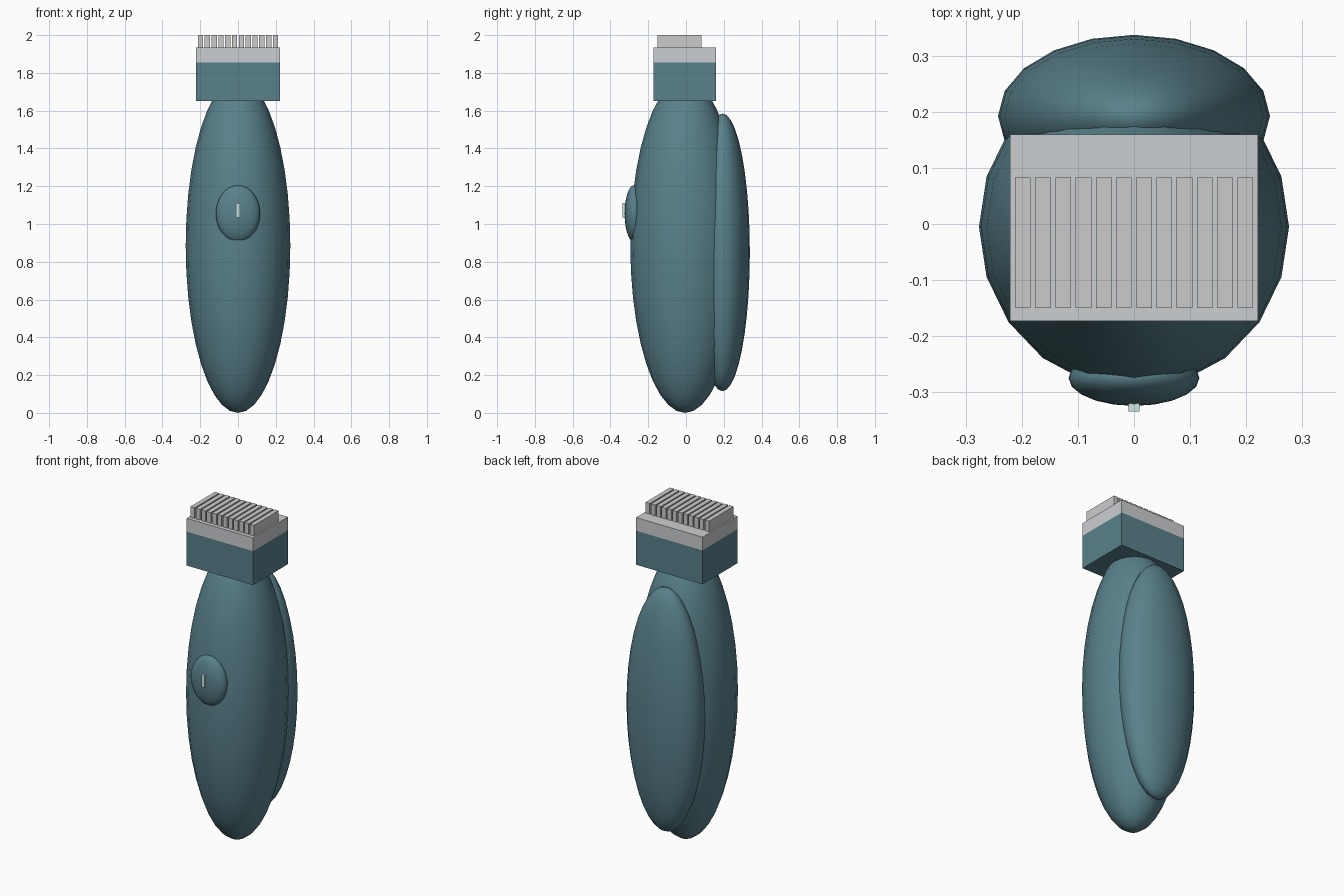
import bpy
import math

if "Cube" in bpy.data.objects:
    bpy.data.objects.remove(bpy.data.objects["Cube"])


def material(name, color):
    m = bpy.data.materials.new(name)
    m.diffuse_color = (*color, 1)
    m.use_nodes = True
    m.node_tree.nodes["Principled BSDF"].inputs["Base Color"].default_value = m.diffuse_color
    return m


TEAL = material("teal_plastic", (0.10, 0.22, 0.26))
PALE = material("pale_metal", (0.60, 0.62, 0.64))
LIGHT = material("indicator_light", (0.60, 0.80, 0.78))


def finish(ob, name, mat):
    ob.name = name
    if mat:
        ob.data.materials.append(mat)
    return ob


def ellipsoid(name, centre, radii, mat):
    bpy.ops.mesh.primitive_uv_sphere_add(segments=20, ring_count=20, location=centre)
    ob = bpy.context.object
    ob.scale = radii
    bpy.ops.object.transform_apply(location=False, rotation=False, scale=True)
    bpy.ops.object.shade_smooth()
    return finish(ob, name, mat)


def box(name, lo, hi, mat=None):
    bpy.ops.mesh.primitive_cube_add(size=1, location=[(a + b) / 2 for a, b in zip(lo, hi)])
    ob = bpy.context.object
    ob.scale = [b - a for a, b in zip(lo, hi)]
    bpy.ops.object.transform_apply(location=False, rotation=False, scale=True)
    return finish(ob, name, mat)


# Handle, rear grip and power button
ellipsoid("handle", (0, -0.005, 0.885), (0.277, 0.29, 0.885), TEAL)
ellipsoid("rear_grip", (0, 0.193, 0.85), (0.243, 0.145, 0.735), TEAL)
ellipsoid("power_button", (0, -0.275, 1.055), (0.117, 0.05, 0.15), TEAL)
box("button_indicator", (-0.01, -0.335, 1.035), (0.01, -0.315, 1.11), LIGHT)

# Cutting head
box("head_block", (-0.222, -0.173, 1.65), (0.222, 0.16, 1.855), TEAL)
box("blade_plate", (-0.222, -0.173, 1.855), (0.222, 0.16, 1.935), PALE)

# Row of cutting teeth
for i in range(12):
    x = (i - 5.5) * 0.0361
    box(f"tooth_{i + 1}", (x - 0.014, -0.15, 1.925), (x + 0.014, 0.083, 2.0))

# Shift nothing sideways; drop the handle tip onto the ground
bpy.data.objects["handle"].location.z = 0.885
